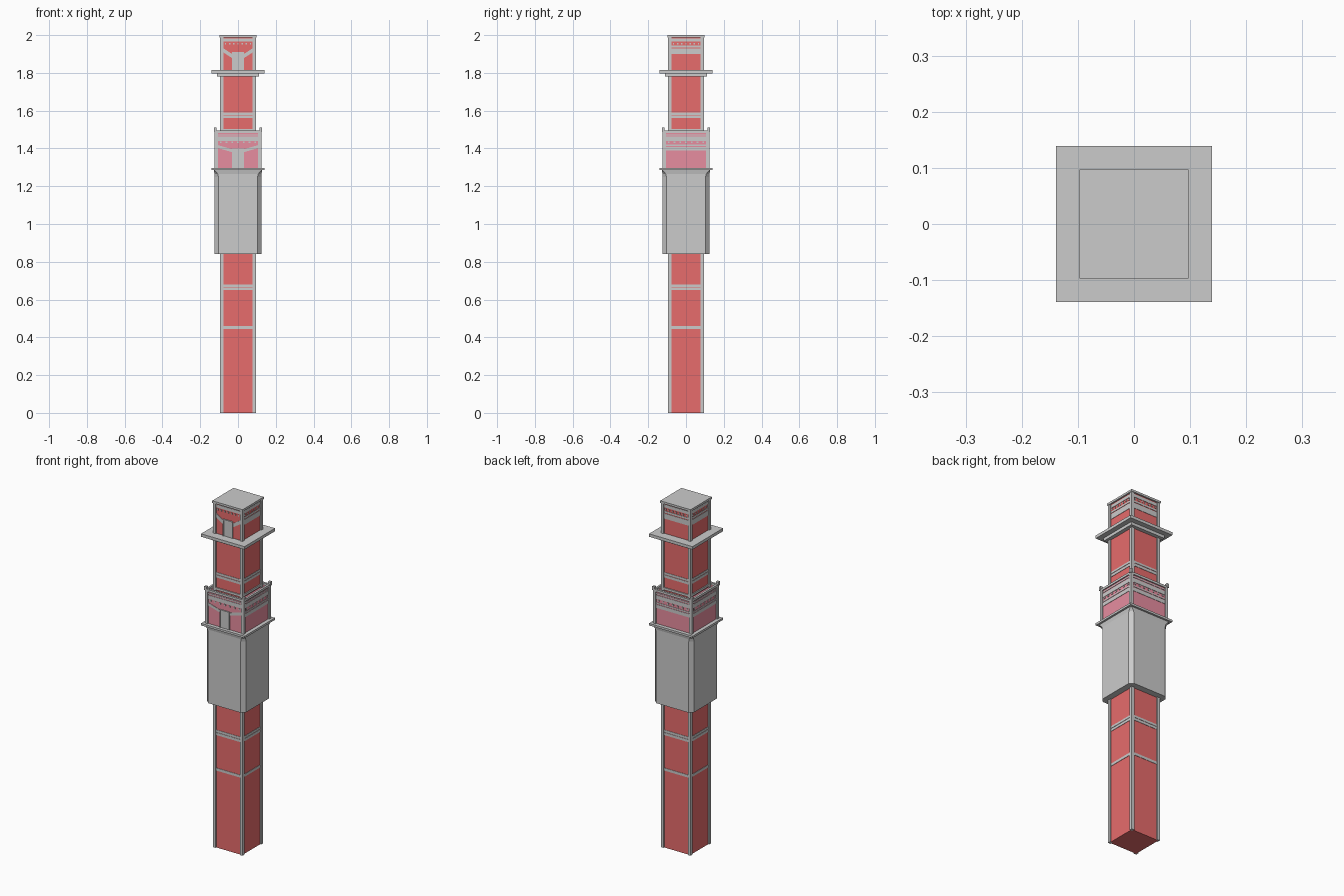
import bpy, bmesh, math
from mathutils import Matrix

if "Cube" in bpy.data.objects:
    bpy.data.objects.remove(bpy.data.objects["Cube"])


def mat(name, col):
    m = bpy.data.materials.new(name)
    m.diffuse_color = col
    m.use_nodes = True
    m.node_tree.nodes["Principled BSDF"].inputs["Base Color"].default_value = m.diffuse_color
    return m


RED = mat("red_paint", (0.8, 0.15, 0.15, 1))
PINK = mat("pink_paint", (0.8, 0.27, 0.35, 1))


def finish(name, bm, m=None):
    bmesh.ops.recalc_face_normals(bm, faces=bm.faces)
    me = bpy.data.meshes.new(name)
    bm.to_mesh(me)
    bm.free()
    if m:
        me.materials.append(m)
    ob = bpy.data.objects.new(name, me)
    bpy.context.collection.objects.link(ob)
    return ob


def add_box(bm, x0, x1, y0, y1, z0, z1):
    M = Matrix.Translation(((x0 + x1) / 2, (y0 + y1) / 2, (z0 + z1) / 2)) @ \
        Matrix.Diagonal((x1 - x0, y1 - y0, z1 - z0, 1))
    bmesh.ops.create_cube(bm, size=1, matrix=M)


def block(name, h, z0, z1, m=None):
    bm = bmesh.new()
    add_box(bm, -h, h, -h, h, z0, z1)
    return finish(name, bm, m)


def posts(name, h, w, z0, z1):
    bm = bmesh.new()
    for sx in (-1, 1):
        for sy in (-1, 1):
            c = h - w / 2
            add_box(bm, sx * c - w / 2, sx * c + w / 2, sy * c - w / 2, sy * c + w / 2, z0, z1)
    return finish(name, bm)


def around(name, boxes, sides=(0, 1, 2, 3), m=None):
    """Boxes laid out on the front face, repeated on the chosen sides."""
    bm = bmesh.new()
    for k in sides:
        part = bmesh.new()
        for b in boxes:
            add_box(part, *b)
        part.transform(Matrix.Rotation(k * math.pi / 2, 4, 'Z'))
        tmp = bpy.data.meshes.new("tmp")
        part.to_mesh(tmp)
        part.free()
        bm.from_mesh(tmp)
        bpy.data.meshes.remove(tmp)
    return finish(name, bm, m)


def bands(name, half, face, spans, sides=(0, 1, 2, 3)):
    return around(name, [(-half, half, -face - 0.002, -face + 0.004, a, b) for a, b in spans], sides)


def dentils(name, half, face, z, n=7):
    st = 2 * half / n
    return around(name, [(-half + st * (i + .35), -half + st * (i + .65), -face - 0.003, -face + 0.004,
                          z, z + 0.008) for i in range(n)])


def door(name, face, z0, z1):
    w, f = 0.031, 0.005
    return around(name, [(-w + f, w - f, -face - 0.003, -face + 0.004, z0, z1 - f),
                         (-w, -w + f, -face - 0.007, -face + 0.004, z0, z1),
                         (w - f, w, -face - 0.007, -face + 0.004, z0, z1),
                         (-w + f, w - f, -face - 0.007, -face + 0.004, z1 - f, z1)], (0,))


def sloped_bands(name, half, face, z, t, drop):
    """Front band halves that slope down towards the door."""
    bm = bmesh.new()
    for s in (-1, 1):
        pts = [(s * half, z), (s * 0.031, z - drop), (s * 0.031, z - drop + t), (s * half, z + t)]
        f = bm.faces.new([bm.verts.new((x, -face + 0.004, zz)) for x, zz in pts])
        g = bmesh.ops.extrude_face_region(bm, geom=[f])
        bmesh.ops.translate(bm, vec=(0, -0.006, 0),
                            verts=[v for v in g["geom"] if isinstance(v, bmesh.types.BMVert)])
    return finish(name, bm)


# lower shaft
block("lower_shaft", 0.088, 0, 0.85, RED)
posts("lower_posts", 0.094, 0.017, 0, 0.85)
bands("lower_bands", 0.077, 0.088, [(0.445, 0.46), (0.65, 0.665), (0.667, 0.68)])

# chamfered grey sleeve, corners squaring out at the top
bm = bmesh.new()
rings = []
for z, h, c in [(0.84, 0.124, 0.02), (1.25, 0.124, 0.02), (1.265, 0.124, 0.017),
                (1.275, 0.126, 0.011), (1.285, 0.128, 0.004)]:
    d = h - c
    rings.append([bm.verts.new((x, y, z)) for x, y in
                  [(d, -h), (h, -d), (h, d), (d, h), (-d, h), (-h, d), (-h, -d), (-d, -h)]])
for a, b in zip(rings, rings[1:]):
    for i in range(8):
        j = (i + 1) % 8
        bm.faces.new((a[i], a[j], b[j], b[i]))
bm.faces.new(rings[0])
bm.faces.new(rings[-1])
finish("grey_sleeve", bm)

# middle room
block("middle_ledge", 0.139, 1.285, 1.297)
block("middle_room", 0.118, 1.297, 1.482, PINK)
posts("middle_posts", 0.124, 0.017, 1.297, 1.49)
posts("middle_finials", 0.127, 0.014, 1.488, 1.51)
around("middle_rail", [(-0.124, 0.124, -0.124, -0.112, 1.482, 1.495)])
bands("middle_bands", 0.107, 0.118, [(1.44, 1.462), (1.468, 1.474)])
bands("middle_low_bands", 0.107, 0.118, [(1.388, 1.408), (1.413, 1.42)], (1, 2, 3))
sloped_bands("middle_front_bands", 0.107, 0.118, 1.402, 0.016, 0.022)
dentils("middle_dentils", 0.107, 0.118, 1.428)
door("middle_door", 0.118, 1.297, 1.40)

# upper shaft
block("upper_shaft", 0.088, 1.48, 1.785, RED)
posts("upper_posts", 0.094, 0.017, 1.48, 1.785)
bands("upper_bands", 0.077, 0.088, [(1.56, 1.575), (1.578, 1.59)])
around("upper_shaft_collar", [(-0.094, 0.094, -0.094, -0.084, 1.49, 1.503)])

# upper ledge
block("upper_ledge_support", 0.11, 1.78, 1.80)
block("upper_ledge", 0.139, 1.797, 1.814)

# top room
block("top_room", 0.088, 1.81, 1.99, RED)
posts("top_posts", 0.094, 0.017, 1.814, 1.99)
block("roof_cap", 0.097, 1.988, 2.0)
bands("top_bands", 0.077, 0.088, [(1.965, 1.982)])
bands("top_low_bands", 0.077, 0.088, [(1.90, 1.93), (1.935, 1.945)], (1, 2, 3))
sloped_bands("top_front_bands", 0.077, 0.088, 1.908, 0.022, 0.03)
dentils("top_dentils", 0.077, 0.088, 1.951)
door("top_door", 0.088, 1.814, 1.91)
